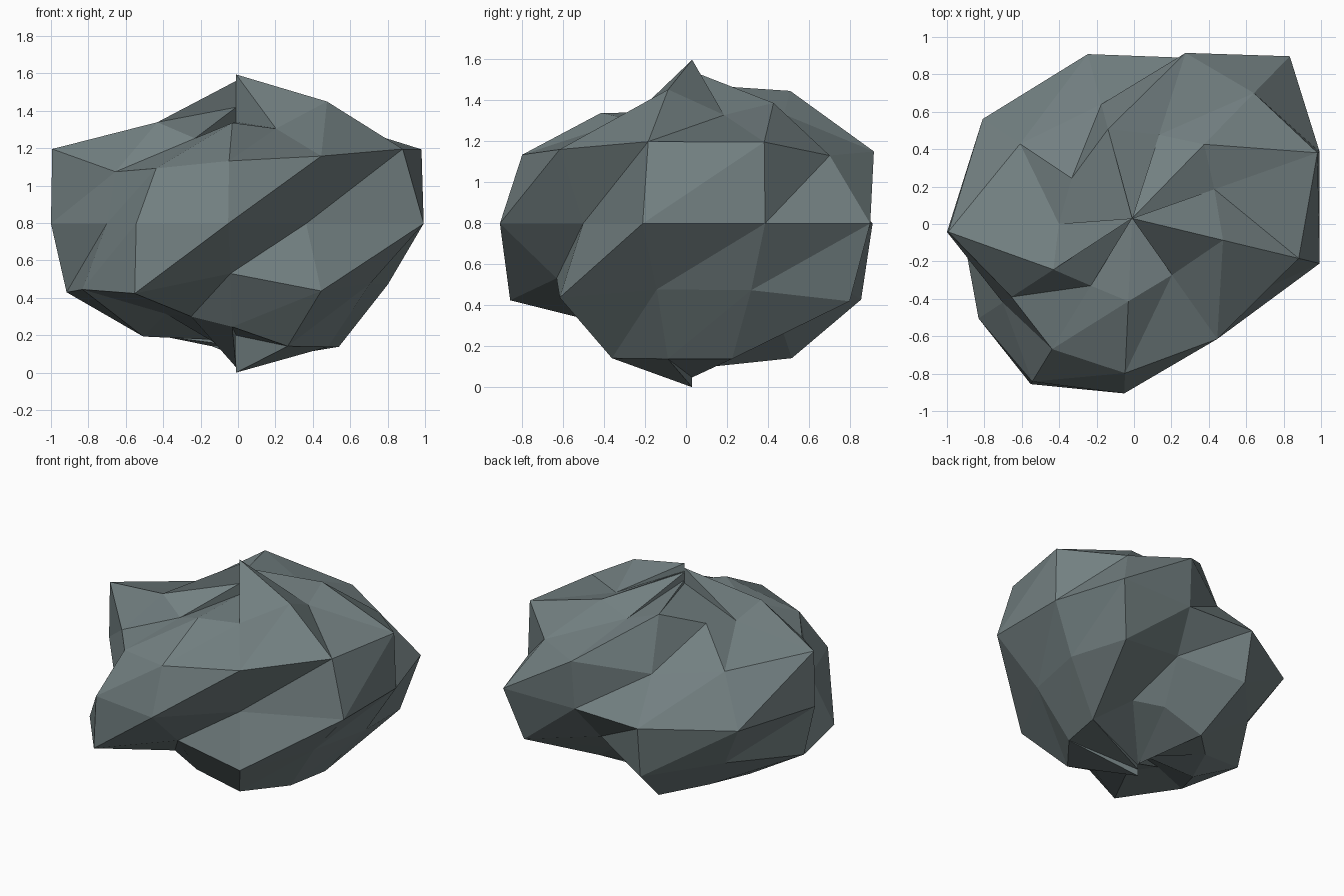
import bpy, bmesh, math

if "Cube" in bpy.data.objects:
    bpy.data.objects.remove(bpy.data.objects["Cube"])

# Rock: a stretched, turned ball of 11 columns and 6 bands, each point pushed in or out
COLS, BANDS = 11, 6
A, B, C = 1.30, 1.0, 0.797            # half-sizes of the ellipsoid
TURN = math.radians(45.8)
CENTRE = (-0.01, 0.03, C)

# Push factor for each column, one row per ring from top to bottom.
# The end rings sit on the axis, so their points only differ in height.
PUSH = [
    [.93, .92, .85, .82, .82, .957, .78, .68, .68, 1.0, 1.0],
    [.85, .77, .935, .77, .69, .785, .66, .78, .735, .945, .765],
    [.83, .88, .69, .825, 1.0, .695, .74, .84, .905, 1.0, .995],
    [.93, .74, .86, .953, .872, .645, .80, .823, .645, .975, .872],
    [.95, .65, .93, .83, .922, .885, .938, .67, .905, .805, .815],
    [.72, .76, .95, .88, .875, .70, .72, .80, .95, .955, .955],
    [.90, .887, .82, .787, .785, .885, .965, .75, 1.0, .94, .90],
]


def point(ring, col, k):
    t = math.pi * ring / BANDS
    a = 2 * math.pi * col / COLS
    u = A * math.sin(t) * math.cos(a) * k
    v = B * math.sin(t) * math.sin(a) * k
    return (CENTRE[0] + u * math.cos(TURN) - v * math.sin(TURN),
            CENTRE[1] + u * math.sin(TURN) + v * math.cos(TURN),
            CENTRE[2] + C * math.cos(t) * k)


bm = bmesh.new()
rows = [[bm.verts.new(point(r, c, k)) for c, k in enumerate(row)]
        for r, row in enumerate(PUSH)]

# facets between rings, split on the slanting ridge
for up, low in zip(rows, rows[1:]):
    for c in range(COLS):
        n = (c + 1) % COLS
        bm.faces.new((up[c], low[c], up[n]))
        bm.faces.new((up[n], low[c], low[n]))

# drop the facets that collapse on the axis
flat = [f for f in bm.faces if f.calc_area() < 1e-6]
bmesh.ops.delete(bm, geom=flat, context='FACES_ONLY')

mesh = bpy.data.meshes.new("rock")
bm.to_mesh(mesh)
bm.free()

stone = bpy.data.materials.new("grey green stone")
stone.diffuse_color = (0.17, 0.215, 0.22, 1)
stone.use_nodes = True
stone.node_tree.nodes["Principled BSDF"].inputs["Base Color"].default_value = stone.diffuse_color
mesh.materials.append(stone)
bpy.context.collection.objects.link(bpy.data.objects.new("rock", mesh))
